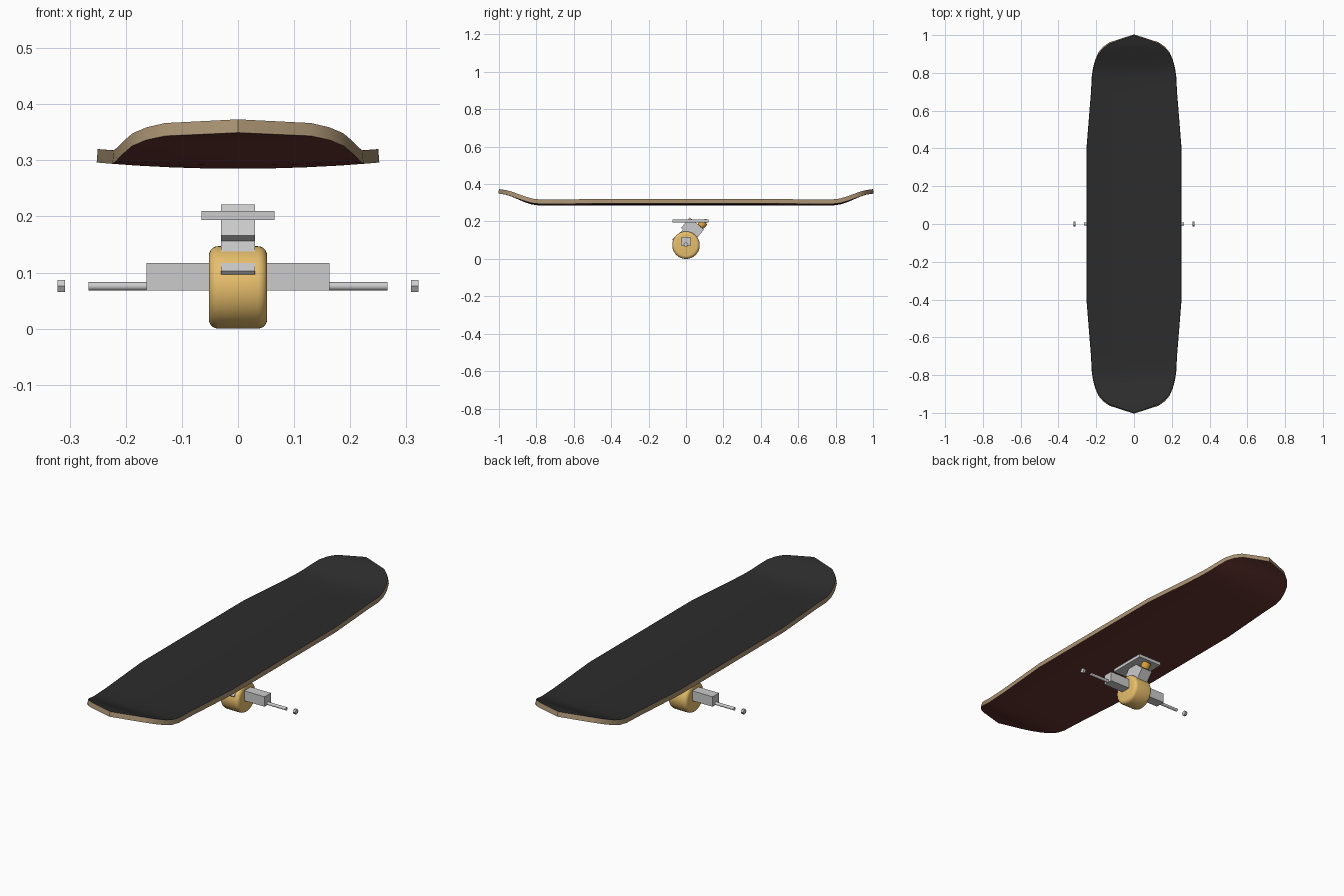
import bpy, bmesh, math
from mathutils import Vector, Matrix

if "Cube" in bpy.data.objects:
    bpy.data.objects.remove(bpy.data.objects["Cube"])


def material(name, rgb):
    m = bpy.data.materials.new(name)
    m.diffuse_color = (*rgb, 1)
    m.use_nodes = True
    m.node_tree.nodes["Principled BSDF"].inputs["Base Color"].default_value = m.diffuse_color
    return m


GRIP = material("grip_black", (0.025, 0.025, 0.025))
RED = material("underside_red", (0.13, 0.035, 0.03))
WOOD = material("edge_wood", (0.40, 0.29, 0.17))
WHEEL = material("wheel_amber", (0.80, 0.52, 0.15))
BUSH = material("bushing_orange", (0.75, 0.38, 0.05))


def finish(name, bm, mats=(), bevel=0, smooth=False, thickness=0):
    me = bpy.data.meshes.new(name)
    bm.to_mesh(me)
    bm.free()
    ob = bpy.data.objects.new(name, me)
    bpy.context.collection.objects.link(ob)
    for m in mats:
        me.materials.append(m)
    bpy.ops.object.select_all(action='DESELECT')
    ob.select_set(True)
    bpy.context.view_layer.objects.active = ob
    if thickness:
        s = ob.modifiers.new("thickness", 'SOLIDIFY')
        s.thickness, s.offset = thickness, -1
        s.material_offset, s.material_offset_rim = 1, 2
        bpy.ops.object.modifier_apply(modifier=s.name)
    if bevel:
        b = ob.modifiers.new("bevel", 'BEVEL')
        b.width, b.segments, b.limit_method = bevel, 5, 'ANGLE'
        b.angle_limit = math.radians(60)
        bpy.ops.object.modifier_apply(modifier=b.name)
    if smooth:
        bpy.ops.object.shade_smooth_by_angle(angle=math.radians(35))
    return ob


def box(name, size, loc, tilt=0):
    bm = bmesh.new()
    mat = (Matrix.Translation(loc) @ Matrix.Rotation(math.radians(tilt), 4, 'X')
           @ Matrix.Diagonal((*size, 1)))
    bmesh.ops.create_cube(bm, size=1, matrix=mat)
    return finish(name, bm)


def cylinder(name, r, length, loc, axis, sides=32, mats=(), bevel=0):
    bm = bmesh.new()
    rot = Vector(axis).to_track_quat('Z', 'Y').to_matrix().to_4x4()
    bmesh.ops.create_cone(bm, cap_ends=True, segments=sides, radius1=r, radius2=r,
                          depth=length, matrix=Matrix.Translation(loc) @ rot)
    return finish(name, bm, mats, bevel, sides > 8)


# deck: concave across, kicked up at both ends, tapered outline (y, half width)
half = [(0, .25), (.4, .25), (.55, .238), (.7, .226), (.78, .222), (.82, .216),
        (.86, .205), (.90, .188), (.93, .163), (.955, .13), (1, 0)]
outline = [(-y, w) for y, w in half[:0:-1]] + half
COLS = 8
bm = bmesh.new()
rows = []
for y, w in outline:
    t = max(0, (abs(y) - .78) / .22)
    kick = t * t * (3 - 2 * t)
    row = []
    for i in range(COLS + 1):
        x = w * (2 * i / COLS - 1)
        z = .309 + .064 * kick + .011 * (x / .25) ** 2 * (1 - kick)
        row.append(bm.verts.new((x, y, z)))
    rows.append(row)
for a, b in zip(rows, rows[1:]):
    for i in range(COLS):
        bm.faces.new((a[i], a[i + 1], b[i + 1], b[i]))
bmesh.ops.remove_doubles(bm, verts=bm.verts[:], dist=1e-5)
finish("deck", bm, (GRIP, RED, WOOD), smooth=True, thickness=.024)

# truck: base plate, hanger and the tilted blocks joining them
box("base_plate", (.13, .19, .016), (0, .024, .202))
box("hanger", (.326, .05, .049), (0, 0, .0925))
tilt = 50
u = Vector((0, math.cos(math.radians(tilt)), math.sin(math.radians(tilt))))
d = Vector((0, u.z, -u.y))
top = Vector((0, .02, .221))
box("truck_block", (.06, .072, .10), top + d * .05 - u * .036, tilt)
box("pivot_arm", (.06, .09, .05), (0, -.024, .133 - .002 - .0), 42).location = (0, -.001, -.017)

# kingpin with bushing and nut
seat = top + d * .075
cylinder("bushing", .021, .032, seat + u * .016, u, 24, (BUSH,), .005)
cylinder("kingpin", .006, .06, seat + u * .02, u, 16)
cylinder("kingpin_nut", .011, .010, seat + u * .038, u, 6)

# wheel, axle and axle nuts
cylinder("wheel", .0735, .104, (0, 0, .0735), (1, 0, 0), 48, (WHEEL,), .017)
cylinder("axle", .0075, .532, (0, 0, .0755), (1, 0, 0), 16)
for side, label in ((-1, "left"), (1, "right")):
    nut = cylinder("axle_nut_" + label, .0125, .013, (0, 0, 0), (1, 0, 0), 6)
    # keep a flat side on top
    zs = [v.co.z for v in nut.data.vertices]
    if max(zs) > .012:
        nut.data.transform(Matrix.Rotation(math.radians(30), 4, 'X'))
    nut.location = (side * .315, 0, .0757)
